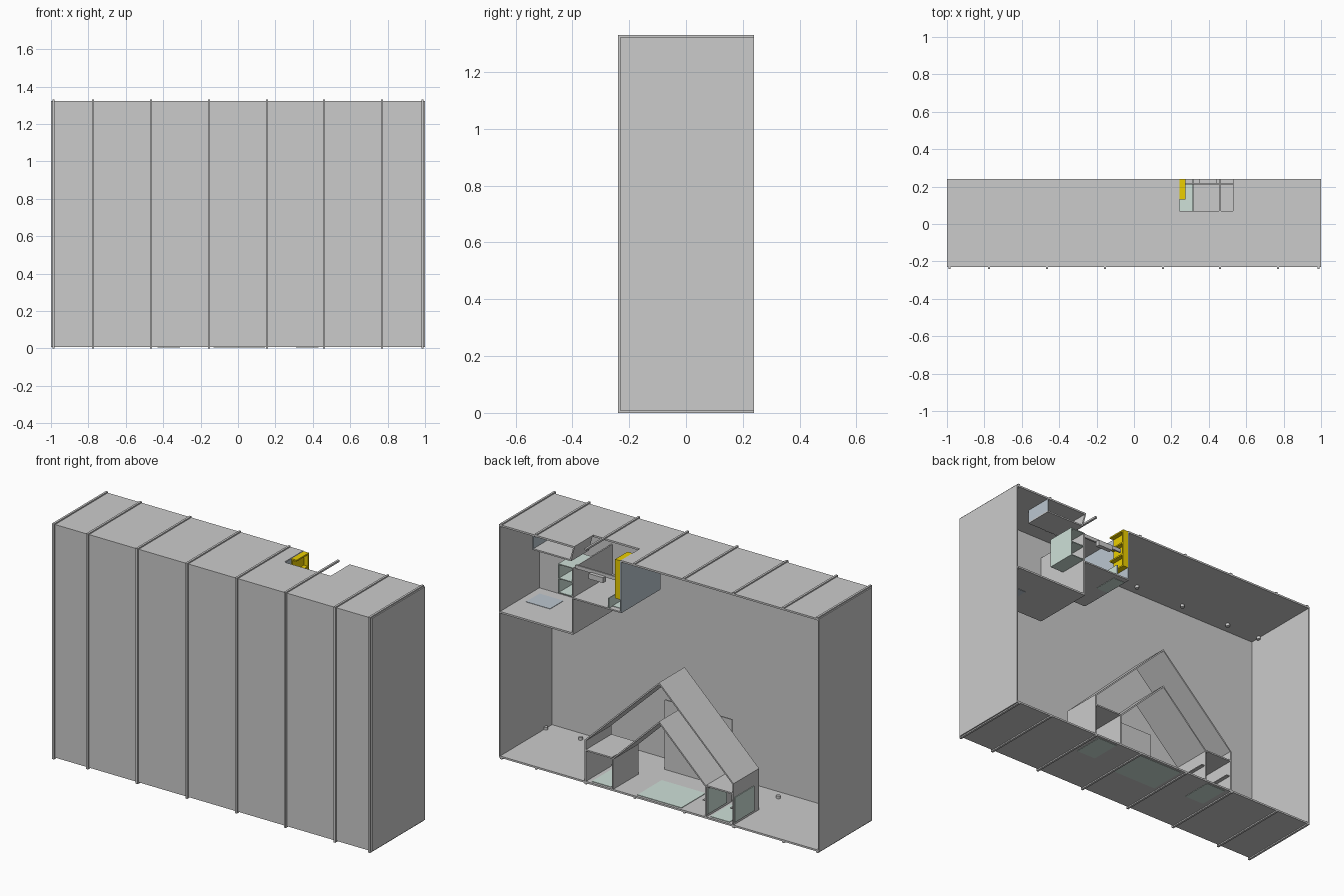
import bpy, bmesh, math

if "Cube" in bpy.data.objects:
    bpy.data.objects.remove(bpy.data.objects["Cube"])


def mat(name, col):
    m = bpy.data.materials.new(name)
    m.diffuse_color = (*col, 1)
    m.use_nodes = True
    m.node_tree.nodes["Principled BSDF"].inputs["Base Color"].default_value = m.diffuse_color
    return m


YELLOW = mat("yellow", (0.83, 0.62, 0.0))
GREEN = mat("green_glass", (0.62, 0.75, 0.69))
BLUE = mat("blue_glass", (0.50, 0.57, 0.63))


def finish(name, bm, m=None):
    bmesh.ops.recalc_face_normals(bm, faces=bm.faces)
    me = bpy.data.meshes.new(name)
    bm.to_mesh(me)
    bm.free()
    ob = bpy.data.objects.new(name, me)
    bpy.context.collection.objects.link(ob)
    if m:
        me.materials.append(m)
    return ob


def box(name, x, y, z, m=None):
    bm = bmesh.new()
    bmesh.ops.create_cube(bm, size=1)
    for v in bm.verts:
        v.co = [(a + b) / 2 + c * (b - a) for c, (a, b) in zip(v.co, (x, y, z))]
    return finish(name, bm, m)


def prism(name, pts, y, m=None):
    """Extrude an x-z outline from y[0] to y[1]."""
    bm = bmesh.new()
    f = bm.faces.new([bm.verts.new((px, y[0], pz)) for px, pz in pts])
    r = bmesh.ops.extrude_face_region(bm, geom=[f])
    for v in r["geom"]:
        if isinstance(v, bmesh.types.BMVert):
            v.co.y = y[1]
    return finish(name, bm, m)


T = 0.007
BACK, FRONT, MID = 0.24, -0.23, -0.11
FLOOR, ROOF = 0.01, 1.32

# Shell: floor, front wall, end walls, notched roof
box("ground_floor", (-1, 1), (FRONT, BACK), (FLOOR - 0.003, FLOOR + T))
box("front_wall", (-1, 1), (FRONT, FRONT + T), (FLOOR, ROOF))
for s in (-1, 1):
    box("end_wall", sorted((s, s * (1 - T))), (FRONT, BACK), (FLOOR, ROOF))
box("roof_left", (-1, 0.24), (FRONT, BACK), (ROOF - T, ROOF + 0.003))
box("roof_middle", (0.24, 0.53), (FRONT, 0.07), (ROOF - T, ROOF + 0.003))
box("roof_right", (0.53, 1), (FRONT, BACK), (ROOF - T, ROOF + 0.003))

# U-shaped ribs with a bolt at floor and ceiling
for x in (-0.987, -0.775, -0.465, -0.155, 0.155, 0.46, 0.77, 0.987):
    w = (x - 0.006, x + 0.006)
    box("rib_front", w, (-0.24, FRONT), (0, 1.33))
    box("rib_top", w, (-0.24, BACK), (ROOF, 1.33))
    box("rib_bottom", w, (-0.24, BACK), (0, FLOOR))
    for z in (FLOOR + 0.012, ROOF - 0.012):
        bpy.ops.mesh.primitive_cylinder_add(vertices=12, radius=0.011, depth=0.02, location=(x, -0.16, z))
        bpy.context.object.name = "rib_bolt"

# Upper room
box("upper_floor", (0.54, 1), (MID, BACK), (0.823, 0.833))
box("upper_floor_window", (0.80, 0.95), (-0.05, 0.07), (0.821, 0.835), BLUE)
box("upper_partition", (0.537, 0.545), (MID, BACK), (0.823, 1.20))
box("upper_room_wall", (0.54, 1), (MID - T, MID), (0.823, ROOF))

# Hanging locker with a sloped end
prism("hanging_locker_shelf", [(0.79, 1.235), (0.55, 1.235), (0.53, 1.315), (0.537, 1.315), (0.557, 1.243), (0.79, 1.243)],
      (0.08, BACK))
box("hanging_locker_glass", (0.785, 0.79), (0.08, BACK), (1.235, ROOF), BLUE)
for i in range(6):
    x = 0.56 + i * 0.02
    box("locker_slat", (x, x + 0.008), (0.075, 0.08), (1.235, ROOF))

# Glass cabinet beside the partition
box("cabinet_back", (0.54, 0.63), (0.07, 0.075), (1.035, 1.2), GREEN)
box("cabinet_side", (0.625, 0.63), (0.07, BACK), (1.035, 1.2), GREEN)
for z in (1.035, 1.115, 1.195):
    box("cabinet_shelf", (0.54, 0.63), (0.07, BACK), (z, z + 0.005), GREEN)

# Stair landing under the roof notch
box("landing_floor", (0.24, 0.54), (MID, BACK), (1.025, 1.033))
box("landing_back_wall", (0.24, 0.54), (MID - T, MID), (1.025, ROOF))
box("landing_side_wall", (0.237, 0.243), (MID, BACK), (1.025, ROOF), BLUE)
box("landing_glass_floor", (0.243, 0.315), (0.07, 0.21), (1.023, 1.036), GREEN)
box("landing_glass_side", (0.312, 0.318), (0.07, BACK), (1.033, 1.09), GREEN)
box("landing_rail", (0.275, 0.535), (0.21, 0.22), (1.19, 1.21))
box("rail_panel", (0.35, 0.44), (0.215, BACK), (1.165, 1.195))

# Yellow shelf unit
box("yellow_side", (0.243, 0.25), (0.13, BACK), (1.10, ROOF), YELLOW)
box("yellow_back", (0.25, 0.275), (0.23, BACK), (1.10, ROOF), YELLOW)
for z in (1.10, 1.17, 1.24, 1.312):
    box("yellow_shelf", (0.25, 0.275), (0.13, BACK), (z, z + 0.008), YELLOW)


# Nested gabled frames
def gable(name, half, eave, peak, t, y):
    outer = [(-half, FLOOR), (-half, eave), (0, peak), (half, eave), (half, FLOOR)]
    h = half - t
    inner = [(h, FLOOR), (h, eave - t * 0.4), (0, peak - t * 1.41), (-h, eave - t * 0.4), (-h, FLOOR)]
    return prism(name, outer + inner, y)


Y = (0.012, BACK)
gable("outer_gable", 0.465, 0.25, 0.697, 0.008, Y)
gable("inner_gable", 0.295, 0.19, 0.477, 0.008, Y)
box("rear_panel", (-0.21, 0.21), (MID - T, MID), (FLOOR, 0.41))
box("floor_window", (-0.13, 0.145), (0.01, 0.226), (0.005, 0.02), GREEN)

# Side lockers under the eaves
for s in (-1, 1):
    def sx(a, b):
        return sorted((s * a, s * b))
    box("eave_shelf", sx(0.295, 0.465), Y, (0.188, 0.196))
    box("eave_floor_window", sx(0.31, 0.43), (0.05, 0.226), (0.005, 0.02), GREEN)
for x in (-0.467, -0.297):
    box("locker_glass", (x - 0.002, x + 0.002), (0.06, 0.232), (0.03, 0.17), GREEN)
    box("locker_ledge", (x, x + 0.03), (0.06, 0.232), (0.10, 0.105))
